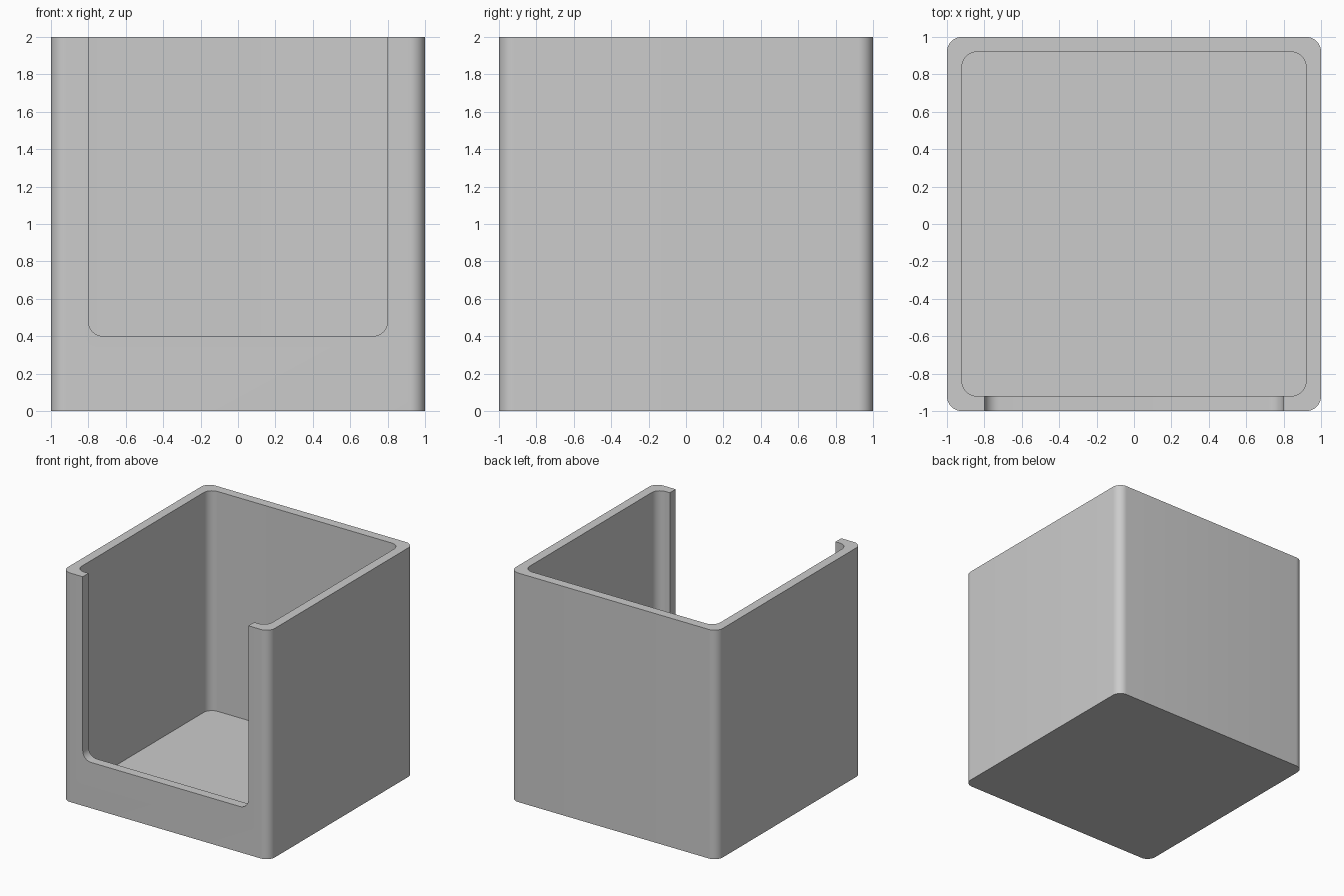
import bpy, bmesh
from math import cos, sin, pi, radians
from mathutils import Matrix

if "Cube" in bpy.data.objects:
    bpy.data.objects.remove(bpy.data.objects["Cube"], do_unlink=True)

SIZE = 2.0      # outer edge length
WALL = 0.08     # wall and floor thickness
RADIUS = 0.08   # corner rounding
SEGMENTS = 10

grey = bpy.data.materials.new("plain grey")
grey.use_nodes = True
colour = (0.6, 0.6, 0.6, 1)
grey.diffuse_color = colour
grey.node_tree.nodes["Principled BSDF"].inputs["Base Color"].default_value = colour


def rounded_block(name, width, depth, low, high):
    """Prism along z with rounded vertical edges."""
    bm = bmesh.new()
    ring = []
    for corner, (sx, sy) in enumerate([(1, 1), (-1, 1), (-1, -1), (1, -1)]):
        for i in range(SEGMENTS + 1):
            a = (corner + i / SEGMENTS) * pi / 2
            ring.append(bm.verts.new((sx * (width / 2 - RADIUS) + RADIUS * cos(a),
                                      sy * (depth / 2 - RADIUS) + RADIUS * sin(a), low)))
    base = bm.faces.new(ring)
    top = bmesh.ops.extrude_face_region(bm, geom=[base])["geom"]
    bmesh.ops.translate(bm, vec=(0, 0, high - low),
                        verts=[v for v in top if isinstance(v, bmesh.types.BMVert)])
    bmesh.ops.recalc_face_normals(bm, faces=bm.faces)
    mesh = bpy.data.meshes.new(name)
    bm.to_mesh(mesh)
    bm.free()
    mesh.materials.append(grey)
    obj = bpy.data.objects.new(name, mesh)
    bpy.context.collection.objects.link(obj)
    return obj


def cut(target, cutter):
    """Subtract the cutter, then remove it."""
    cutter.hide_render = True
    mod = target.modifiers.new("cut", "BOOLEAN")
    mod.operation = "DIFFERENCE"
    mod.solver = "EXACT"
    mod.object = cutter
    bpy.ops.object.select_all(action="DESELECT")
    bpy.context.view_layer.objects.active = target
    target.select_set(True)
    bpy.ops.object.modifier_apply(modifier=mod.name)
    bpy.data.objects.remove(cutter, do_unlink=True)


# Open-topped box with rounded upright edges
box = rounded_block("open_box", SIZE, SIZE, 0, SIZE)
inner = SIZE - 2 * WALL
cut(box, rounded_block("cavity_cutter", inner, inner, WALL, SIZE + 0.5))

# Front opening with rounded lower corners, running out through the top
notch = rounded_block("opening_cutter", 1.6, 2.4, -0.3, 0.3)
notch.data.transform(Matrix.Translation((0, -1, 1.6)) @ Matrix.Rotation(pi / 2, 4, "X"))
cut(box, notch)

# Smooth the rounded edges, keep the rest crisp
box.select_set(True)
bpy.context.view_layer.objects.active = box
bpy.ops.object.shade_smooth_by_angle(angle=radians(30))
